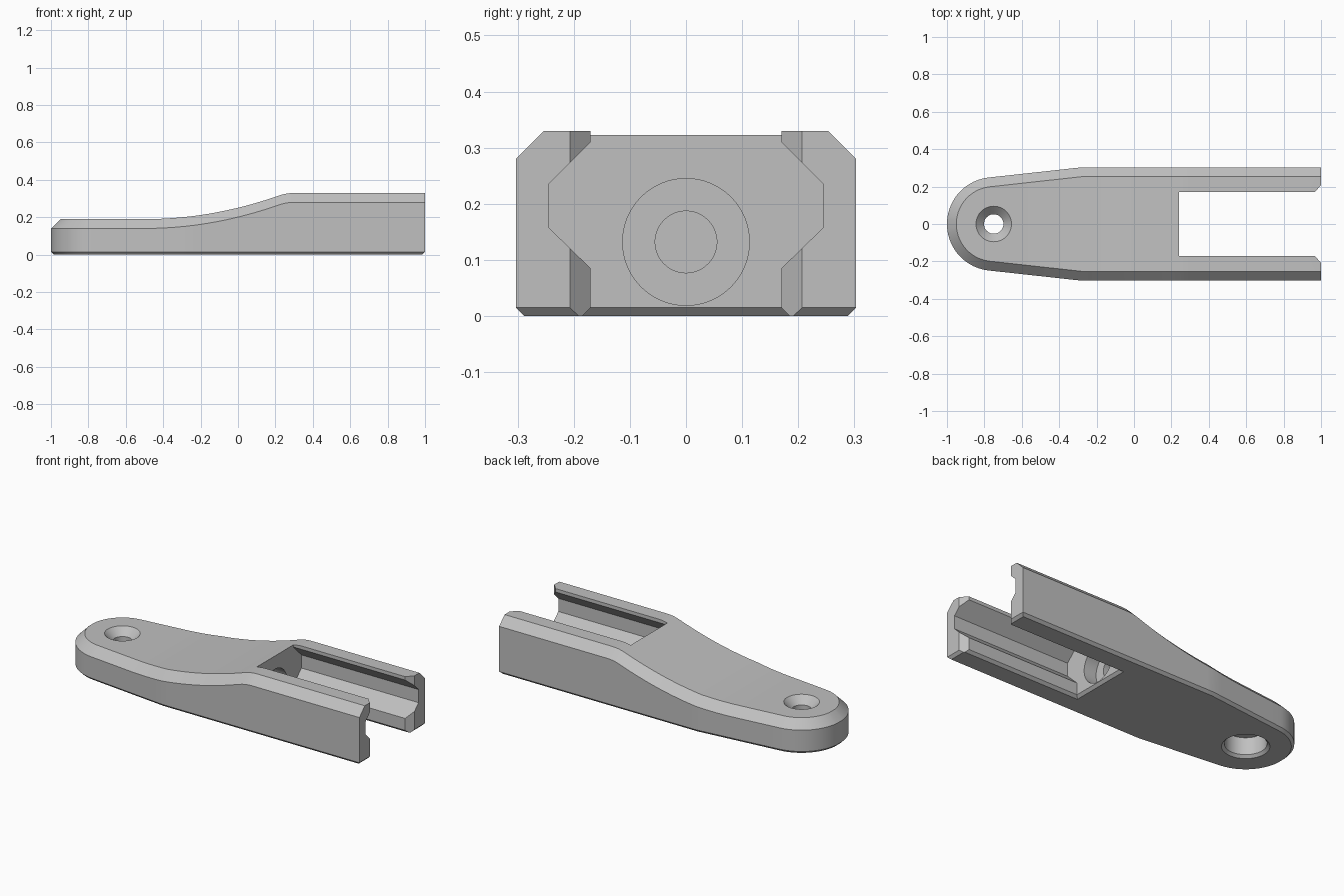
import bpy, bmesh, math
from mathutils import Matrix

cube = bpy.data.objects.get("Cube")
if cube:
    bpy.data.objects.remove(cube, do_unlink=True)

grey = bpy.data.materials.new("plain grey")
grey.use_nodes = True
colour = (0.53, 0.53, 0.53, 1)
grey.diffuse_color = colour
grey.node_tree.nodes["Principled BSDF"].inputs["Base Color"].default_value = colour


def loft(name, rings, strip_caps=False, matrix=None):
    """Closed solid through rings of equal length."""
    bm = bmesh.new()
    vs = [[bm.verts.new(p) for p in ring] for ring in rings]
    n = len(vs[0])
    for a, b in zip(vs, vs[1:]):
        for i in range(n):
            j = (i + 1) % n
            bm.faces.new((a[i], a[j], b[j], b[i]))
    for cap in (vs[0], vs[-1]):
        if strip_caps:
            for i in range(n // 2 - 1):
                bm.faces.new((cap[i], cap[i + 1], cap[n - 2 - i], cap[n - 1 - i]))
        else:
            bm.faces.new(cap)
    bmesh.ops.recalc_face_normals(bm, faces=bm.faces)
    if matrix:
        bm.transform(matrix)
    mesh = bpy.data.meshes.new(name)
    bm.to_mesh(mesh)
    bm.free()
    mesh.materials.append(grey)
    obj = bpy.data.objects.new(name, mesh)
    bpy.context.collection.objects.link(obj)
    return obj


def lathe(name, profile, matrix, n=64):
    """Round solid from (radius, height) points."""
    rings = [[(r * math.cos(2 * math.pi * i / n), r * math.sin(2 * math.pi * i / n), z)
              for i in range(n)] for r, z in profile]
    return loft(name, rings, matrix=matrix)


def top_height(x):
    """Low tip, concave sweep, rounded knee, high flat."""
    if x < -0.5:
        return 0.19
    if x < 0.215:
        return 0.19 + (x + 0.5) ** 2 / 4.1
    if x < 0.30:
        return 0.33 - 0.0153 * ((0.30 - x) / 0.085) ** 2
    return 0.33


def outline(inset, end_inset=0.0):
    """Plan outline from the square end, round the tip, and back."""
    y = 0.303 - inset
    half = [(1 - end_inset, y)]
    half += [(x, y) for x in (0.30, 0.28, 0.26, 0.24, 0.215)]
    half += [(0.215 - 0.495 * i / 12, y) for i in range(1, 13)]
    a0 = math.radians(96)
    r = 0.25 - inset
    sx, sy = -0.75 + r * math.cos(a0), r * math.sin(a0)
    for i in range(1, 8):
        t = i / 8
        half.append((-0.28 + (sx + 0.28) * t, y + (sy - y) * t))
    for i in range(20):
        a = a0 + (math.pi - a0) * i / 20.5
        half.append((-0.75 + r * math.cos(a), r * math.sin(a)))
    return half + [(px, -py) for px, py in reversed(half)]


# Body with chamfered top and bottom rims
body = loft("bracket_body", [
    [(x, y, 0) for x, y in outline(0.015, 0.015)],
    [(x, y, 0.015) for x, y in outline(0)],
    [(x, y, top_height(x) - 0.05) for x, y in outline(0)],
    [(x, y, top_height(x)) for x, y in outline(0.05)],
], strip_caps=True)

# Open slot with a side channel in each arm
side = [(0.17, -0.05), (0.17, 0.085), (0.245, 0.158), (0.245, 0.235), (0.17, 0.31), (0.17, 0.45)]
section = side + [(-y, z) for y, z in reversed(side)]
slot = loft("slot_cutter", [[(x, y, z) for y, z in section] for x in (0.24, 1.1)])

# Chamfer round the lower rim of the slot
rim = loft("slot_rim_cutter", [
    [(x0, -w, z), (1.1, -w, z), (1.1, w, z), (x0, w, z)]
    for x0, w, z in ((0.21, 0.20, -0.015), (0.24, 0.17, 0.015))])

# Flared entry at the arm tips
flare = loft("entry_cutter", [
    [(0.965, -0.17, z), (1.1, -0.3127, z), (1.1, 0.3127, z), (0.965, 0.17, z)]
    for z in (-0.05, 0.45)])

# Stepped bore in the end wall of the slot
bore = lathe("bore_cutter", [(0.113, 0.30), (0.113, 0.16), (0.055, 0.16), (0.055, 0.06)],
             Matrix.Translation((0, 0, 0.132)) @ Matrix.Rotation(math.pi / 2, 4, 'Y'))

# Countersunk screw hole with a wide pocket beneath
screw = lathe("screw_hole_cutter", [(0.14, -0.015), (0.11, 0.015), (0.11, 0.115), (0.052, 0.115),
                                    (0.052, 0.147), (0.095, 0.19), (0.115, 0.21)],
              Matrix.Translation((-0.75, 0, 0)))

bpy.context.view_layer.objects.active = body
for cutter in (slot, rim, flare, bore, screw):
    mod = body.modifiers.new(cutter.name, 'BOOLEAN')
    mod.operation = 'DIFFERENCE'
    mod.solver = 'EXACT'
    mod.object = cutter
    bpy.ops.object.modifier_apply(modifier=mod.name)
    bpy.data.objects.remove(cutter, do_unlink=True)

# Smooth curves, sharp edges
bpy.ops.object.select_all(action='DESELECT')
body.select_set(True)
bpy.ops.object.shade_smooth_by_angle(angle=math.radians(25))
